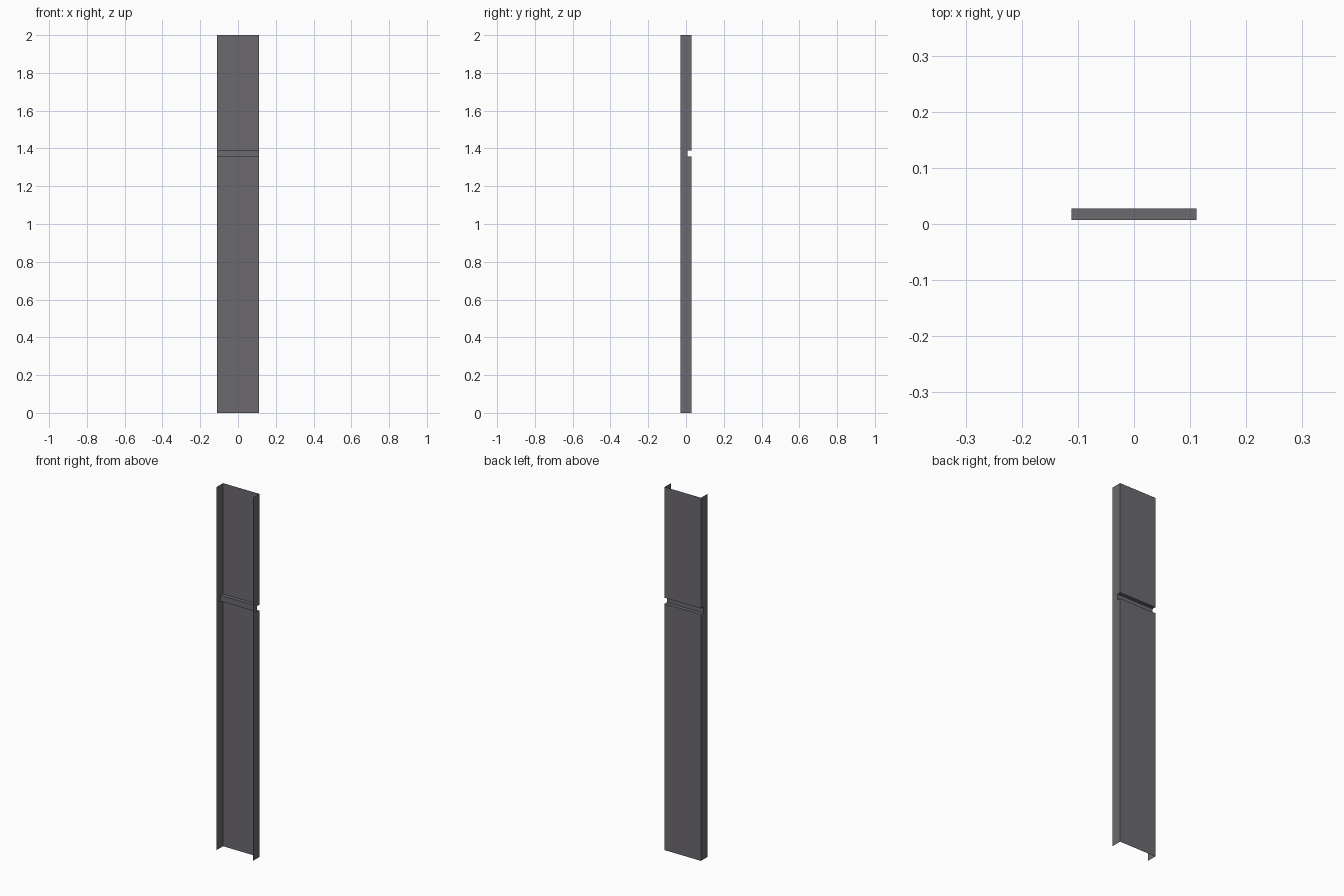
import bpy, bmesh

if "Cube" in bpy.data.objects:
    bpy.data.objects.remove(bpy.data.objects["Cube"])

W, D, H = 0.111, 0.028, 2.0        # half width, half depth, height
G = 0.0075                         # y of the groove floor
Z0, Z1 = 1.357, 1.39               # groove bottom and top

steel = bpy.data.materials.new("dark grey metal")
steel.diffuse_color = (0.15, 0.143, 0.16, 1)
steel.use_nodes = True
steel.node_tree.nodes["Principled BSDF"].inputs["Base Color"].default_value = steel.diffuse_color

bm = bmesh.new()

# back web: stepped profile swept across the width
profile = [(D, 0), (D, Z0), (G, Z0), (G, Z1), (D, Z1), (D, H)]
for (ya, za), (yb, zb) in zip(profile, profile[1:]):
    bm.faces.new([bm.verts.new(p) for p in
                  ((W, ya, za), (-W, ya, za), (-W, yb, zb), (W, yb, zb))])

# side flanges, notched where the groove passes through
for x in (-W, W):
    outline = [(x, -D, 0)] + [(x, y, z) for y, z in profile] + [(x, -D, H)]
    if x < 0:
        outline.reverse()
    bm.faces.new([bm.verts.new(p) for p in outline])

bmesh.ops.remove_doubles(bm, verts=bm.verts, dist=1e-5)
bmesh.ops.triangulate(bm, faces=[f for f in bm.faces if len(f.verts) > 4])

mesh = bpy.data.meshes.new("channel_panel")
bm.to_mesh(mesh)
bm.free()
mesh.materials.append(steel)
panel = bpy.data.objects.new("channel_panel", mesh)
bpy.context.collection.objects.link(panel)
